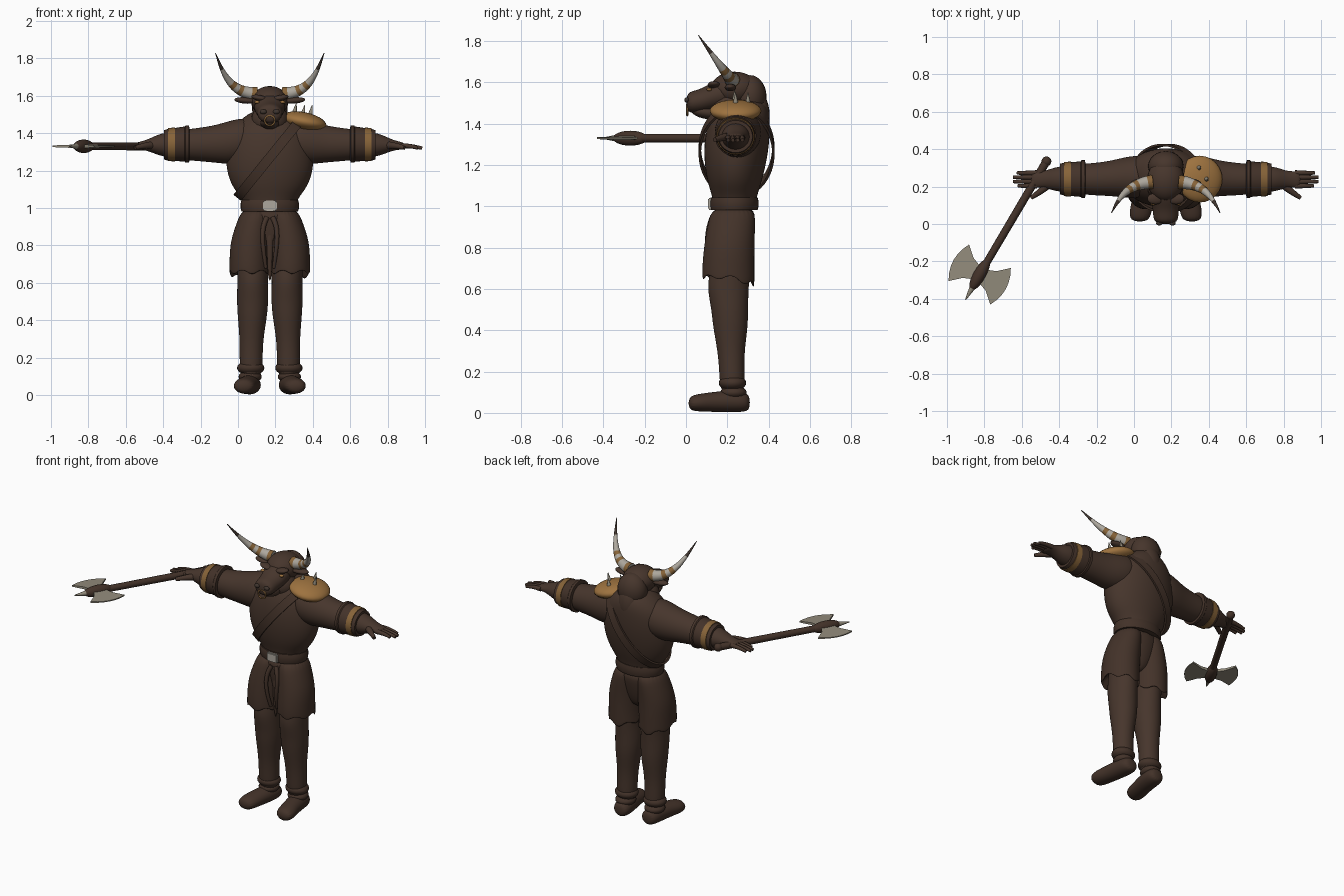
import bpy, bmesh, math
from mathutils import Vector
from mathutils.geometry import interpolate_bezier

cube = bpy.data.objects.get("Cube")
if cube:
    bpy.data.objects.remove(cube, do_unlink=True)

CX = 0.17      # body centre line
SIDES = (("left", 1), ("right", -1))


def material(name, r, g, b):
    m = bpy.data.materials.new(name)
    m.use_nodes = True
    m.diffuse_color = (r, g, b, 1)
    bsdf = m.node_tree.nodes["Principled BSDF"]
    bsdf.inputs["Base Color"].default_value = (r, g, b, 1)
    bsdf.inputs["Roughness"].default_value = 0.8
    return m


HIDE = material("dark brown hide", 0.062, 0.036, 0.025)
LEATHER = material("brown leather", 0.056, 0.032, 0.022)
GOLD = material("gold", 0.34, 0.17, 0.05)
BAND = material("dull gold", 0.24, 0.125, 0.04)
BONE = material("horn bone", 0.42, 0.39, 0.34)
TIP = material("dark horn tip", 0.05, 0.035, 0.027)
STEEL = material("steel", 0.29, 0.26, 0.2)


def finish(name, bm, mats, subsurf=0, angle=None):
    bmesh.ops.recalc_face_normals(bm, faces=bm.faces[:])
    me = bpy.data.meshes.new(name)
    bm.to_mesh(me)
    bm.free()
    ob = bpy.data.objects.new(name, me)
    bpy.context.collection.objects.link(ob)
    for m in mats:
        me.materials.append(m)
    me.polygons.foreach_set("use_smooth", [angle is None] * len(me.polygons))
    if subsurf:
        mod = ob.modifiers.new("smooth", "SUBSURF")
        mod.levels = mod.render_levels = subsurf
    if angle is not None:
        bpy.ops.object.select_all(action="DESELECT")
        ob.select_set(True)
        bpy.context.view_layer.objects.active = ob
        bpy.ops.object.shade_smooth_by_angle(angle=math.radians(angle))
    return ob


def skin(bm, loops, rule=None, cap=True):
    rings = [[bm.verts.new(p) for p in loop] for loop in loops]
    n = len(rings[0])
    for i in range(len(rings) - 1):
        for j in range(n):
            k = (j + 1) % n
            f = bm.faces.new((rings[i][j], rings[i][k], rings[i + 1][k], rings[i + 1][j]))
            if rule:
                f.material_index = rule((i + 0.5) / (len(rings) - 1))
    if cap:
        bm.faces.new(rings[0])
        f = bm.faces.new(rings[-1])
        if rule:
            f.material_index = rule(1)


def loft(name, rings, mat, axis="z", n=16, subsurf=2, edit=None):
    """Ellipse sections (x, y, z, radius a, radius b) across the axis."""
    a, b = {"x": ("y", "z"), "y": ("x", "z"), "z": ("x", "y")}[axis]
    loops = []
    for x, y, z, ra, rb in rings:
        loop = []
        for j in range(n):
            t = math.tau * j / n
            p = Vector((x, y, z))
            setattr(p, a, getattr(p, a) + ra * math.cos(t))
            setattr(p, b, getattr(p, b) + rb * math.sin(t))
            loop.append(p)
        loops.append(loop)
    if edit:
        edit(loops)
    bm = bmesh.new()
    skin(bm, loops)
    return finish(name, bm, [mat], subsurf, None if subsurf else 40)


def tube(name, pts, r0, r1, mats, steps=10, n=12, rule=None):
    """Tapered tube along a straight line or a four point bezier."""
    pts = [Vector(p) for p in pts]
    if len(pts) == 2:
        path = [pts[0].lerp(pts[1], i / (steps - 1)) for i in range(steps)]
    else:
        path = interpolate_bezier(*pts, steps)
    loops = []
    for i, p in enumerate(path):
        t = (path[min(i + 1, steps - 1)] - path[max(i - 1, 0)]).normalized()
        u = t.cross(Vector((0.1, 1, 0.2))).normalized()
        v = t.cross(u)
        r = r0 + (r1 - r0) * i / (steps - 1)
        loops.append([p + r * (u * math.cos(a) + v * math.sin(a))
                      for a in (math.tau * j / n for j in range(n))])
    bm = bmesh.new()
    skin(bm, loops, rule)
    return finish(name, bm, mats, 0, 50)


def blob(name, loc, size, mat, rot=(0, 0, 0)):
    bm = bmesh.new()
    bmesh.ops.create_uvsphere(bm, u_segments=24, v_segments=14, radius=1)
    ob = finish(name, bm, [mat])
    ob.location, ob.scale, ob.rotation_euler = loc, size, rot
    return ob


# Torso and neck
loft("torso", [(CX, .235, .98, .13, .1), (CX, .235, 1.05, .15, .11), (CX, .235, 1.11, .205, .132),
               (CX, .238, 1.2, .238, .152), (CX, .245, 1.3, .24, .162), (CX, .255, 1.4, .225, .155),
               (CX, .27, 1.47, .165, .135), (CX, .28, 1.53, .08, .09)], HIDE)

# Head
blob("skull", (CX, .235, 1.57), (.1, .115, .082), HIDE)
loft("muzzle", [(CX, .24, 1.55, .08, .08), (CX, .14, 1.54, .088, .072), (CX, .085, 1.515, .07, .06),
                (CX, .04, 1.505, .07, .056), (CX, .0, 1.503, .058, .046)], HIDE, "y")
blob("lower_jaw", (CX, .1, 1.455), (.05, .075, .032), HIDE, (-.15, 0, 0))
blob("neck", (CX, .2, 1.47), (.1, .09, .09), HIDE)
blob("mane", (CX, .31, 1.53), (.095, .08, .105), HIDE)
blob("mane_back", (CX, .34, 1.44), (.075, .065, .12), HIDE)
for side, s in SIDES:
    def X(off):
        return CX + s * off
    blob(side + "_brow", (X(.055), .135, 1.588), (.045, .03, .016), HIDE, (0, s * -.2, 0))
    blob(side + "_eye", (X(.068), .112, 1.566), (.015, .012, .008), GOLD)
    blob(side + "_nostril", (X(.035), .004, 1.515), (.018, .012, .013), TIP)
    blob(side + "_ear", (X(.13), .215, 1.575), (.06, .028, .017), HIDE, (0, s * -.08, 0))
    tube(side + "_horn", [(X(.07), .225, 1.61), (X(.2), .215, 1.615), (X(.245), .15, 1.7),
                          (X(.29), .06, 1.828)], .038, .002, [BONE, BAND, TIP], 26, 14,
         lambda t: 2 if t > .74 else int(t < .1 or .24 < t < .32 or .4 < t < .47))

bm = bmesh.new()
ring = [[Vector((CX + (.027 + .005 * math.cos(b)) * math.cos(a), .006 + .005 * math.sin(b),
                 1.468 + (.027 + .005 * math.cos(b)) * math.sin(a)))
         for b in (math.tau * j / 8 for j in range(8))] for a in (math.tau * i / 24 for i in range(25))]
skin(bm, ring, cap=False)
finish("nose_ring", bm, [BAND])

# Arms, cuffs and hands
for side, s in SIDES:
    def X(off):
        return CX + s * off
    loft(side + "_arm", [(X(.08), .255, 1.37, .12, .125), (X(.2), .25, 1.352, .115, .122),
                         (X(.28), .245, 1.343, .098, .104), (X(.36), .24, 1.34, .09, .093),
                         (X(.44), .24, 1.338, .084, .085), (X(.56), .24, 1.338, .07, .066),
                         (X(.6), .24, 1.338, .062, .055), (X(.65), .238, 1.336, .045, .032),
                         (X(.69), .238, 1.334, .045, .022), (X(.725), .238, 1.33, .043, .017)], HIDE, "x")
    loft(side + "_cuff", [(X(.43), .24, 1.342, .09, .09), (X(.433), .24, 1.342, .101, .1),
                          (X(.45), .24, 1.342, .101, .1), (X(.455), .24, 1.342, .095, .094),
                          (X(.55), .24, 1.338, .086, .083), (X(.565), .24, 1.338, .082, .078)],
         LEATHER, "x", 32, 0)
    loft(side + "_cuff_band", [(X(.508), .24, 1.34, .08, .08), (X(.508), .24, 1.34, .094, .091),
                               (X(.543), .24, 1.339, .091, .088), (X(.543), .24, 1.339, .08, .08)],
         BAND, "x", 32, 0)
    for i, length in enumerate((.79, .815, .815, .795)):
        y = .204 + .023 * i
        tube(f"{side}_finger_{i + 1}", [(X(.69), y, 1.332), (X(.73), y, 1.334),
                                        (X(.77), y, 1.33), (X(length), y, 1.32)], .015, .009, [HIDE], 8, 10)
    tube(side + "_thumb", [(X(.63), .21, 1.335), (X(.66), .18, 1.335), (X(.69), .16, 1.33),
                           (X(.72), .14, 1.322)], .022, .011, [HIDE], 8, 10)

# Legs, ankle wraps and feet
for side, s in SIDES:
    def X(off):
        return CX + s * off
    loft(side + "_leg", [(X(.09), .215, .8, .085, .09), (X(.092), .21, .66, .085, .1),
                         (X(.092), .203, .6, .083, .102), (X(.092), .212, .5, .086, .09),
                         (X(.093), .215, .42, .08, .087), (X(.098), .218, .3, .064, .066),
                         (X(.1), .222, .2, .063, .062), (X(.1), .225, .08, .06, .06)], HIDE)
    blob(side + "_ankle_wrap", (X(.102), .225, .145), (.073, .066, .04), LEATHER)
    blob(side + "_ankle_wrap_low", (X(.105), .23, .098), (.062, .064, .034), LEATHER)
    loft(side + "_foot", [(X(.1), .31, .05, .035, .035), (X(.102), .28, .053, .058, .05),
                          (X(.108), .21, .056, .06, .054), (X(.122), .13, .053, .058, .049),
                          (X(.135), .07, .05, .062, .044), (X(.14), .01, .046, .05, .036)], LEATHER, "y")

# Ragged breeches
def ragged(loops):
    for j, p in enumerate(loops[-2]):
        back = max(0, p.y - .2)
        p.z += (.022 if j % 4 < 2 else -.018) - .45 * back


for side, s in SIDES:
    loft(side + "_breeches_leg", [(CX + s * .07, .23, 1.0, .075, .1), (CX + s * .085, .222, .93, .09, .115),
                                  (CX + s * .105, .21, .82, .108, .122), (CX + s * .109, .205, .72, .107, .127),
                                  (CX + s * .109, .205, .66, .108, .127), (CX + s * .108, .207, .648, .108, .125),
                                  (CX + s * .095, .21, .73, .08, .09)], LEATHER, n=24, edit=ragged)
    tube(side + "_front_fold", [(CX + s * .015, .13, .95), (CX + s * .055, .1, .88),
                                (CX + s * .035, .09, .8), (CX + s * .022, .13, .68)], .014, .01, [LEATHER])
loft("breeches_seat", [(CX, .232, 1.0, .145, .106), (CX, .228, .93, .15, .108),
                       (CX, .222, .8, .11, .085), (CX, .22, .74, .04, .05)], LEATHER)
loft("centre_flap", [(CX, .15, .95, .03, .014), (CX, .14, .8, .016, .012), (CX, .15, .6, .012, .008)], LEATHER, n=8)

# Belt and buckle
loft("belt", [(CX, .233, .982, .13, .1), (CX, .233, .982, .151, .114), (CX, .233, 1.0, .156, .118),
              (CX, .233, 1.025, .156, .118), (CX, .233, 1.043, .151, .114), (CX, .233, 1.043, .13, .1)],
     LEATHER, n=36, subsurf=0)
bm = bmesh.new()
bmesh.ops.create_cube(bm, size=1)
for v in bm.verts:
    v.co = Vector((CX + v.co.x * .075, .117 + v.co.y * .022, 1.012 + v.co.z * .058))
bmesh.ops.bevel(bm, geom=bm.edges[:], offset=.006, segments=2, affect="EDGES")
finish("belt_buckle", bm, [BONE], angle=40)

# Diagonal strap around the torso
along = Vector((.34, 0, .42)).normalized()
across = Vector((.42, 0, -.34)).normalized()
loops = []
for i in range(65):
    a = math.tau * i / 64
    loops.append([Vector((CX, .245, 1.27)) + along * (.265 + r) * math.sin(a)
                  + Vector((0, (.172 + r) * math.cos(a), 0)) + across * w
                  for r, w in ((0, -.026), (.012, -.026), (.012, .026), (0, .026))])
bm = bmesh.new()
skin(bm, loops, cap=False)
finish("chest_strap", bm, [LEATHER], angle=40)

# Shoulder guard with spikes
blob("shoulder_guard", (.352, .24, 1.462), (.123, .125, .05), GOLD, (0, .2, 0))
for i, (x, y, z) in enumerate(((.3, .235, 1.5), (.385, .24, 1.49), (.345, .3, 1.49))):
    tube(f"shoulder_spike_{i + 1}", [(x, y, z), (x + .012, y, z + .06)], .015, .002, [STEEL])

# Double axe, laid out in its own frame: d along the shaft, p across it
d = Vector((-.49, -.872, 0)).normalized()
p = Vector((-d.y, d.x, 0))
hub = Vector((-.825, -.27, 1.33))
tube("axe_shaft", [Vector((-.465, .34, 1.33)), hub], .022, .02, [LEATHER])
blob("axe_pommel", (-.468, .335, 1.33), (.026, .026, .026), LEATHER)
blob("axe_hub", hub, (.095, .034, .036), LEATHER, (0, 0, math.atan2(d.y, d.x)))
tube("axe_spike", [hub + d * .07, hub + d * .155], .018, .003, [STEEL])
for side, s in SIDES:
    outline = [(.02, -.04), (.07, -.06), (.128, -.112)]
    outline += [(.16 - .032 * (k / 3) ** 2, .112 * k / 3) for k in range(-2, 3)]
    outline += [(.128, .112), (.07, .06), (.02, .04)]
    bm = bmesh.new()
    layers = [[hub + p * s * u + d * v + Vector((0, 0, h * (.011 - .05 * u))) for u, v in outline]
              for h in (-1, 1)]
    skin(bm, layers)
    finish(side + "_axe_blade", bm, [STEEL], angle=30)
